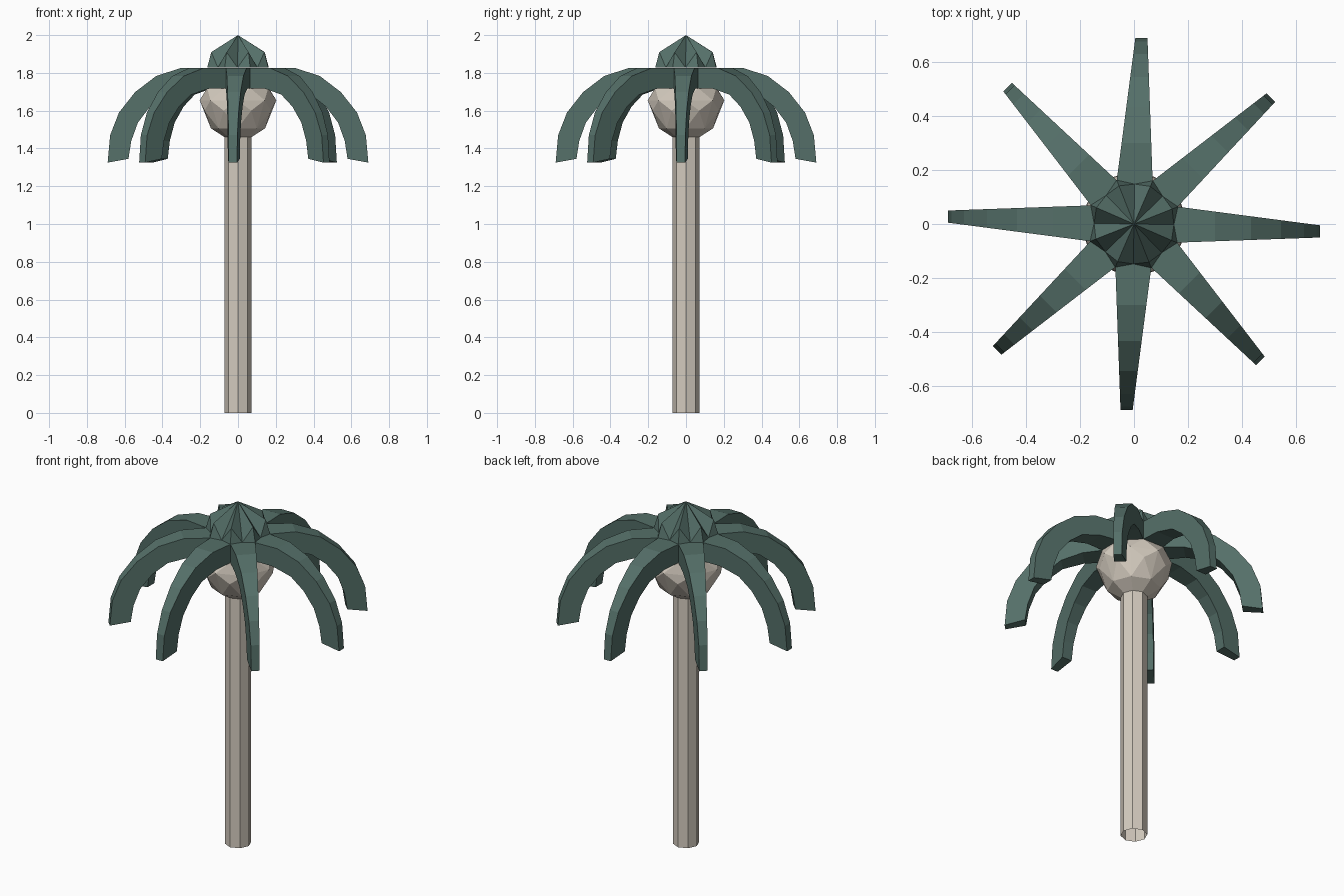
import bpy, bmesh
from math import cos, sin, pi, radians
from mathutils import Matrix

if "Cube" in bpy.data.objects:
    bpy.data.objects.remove(bpy.data.objects["Cube"])

N = 8
TWIST = radians(-1)


def material(name, rgb):
    m = bpy.data.materials.new(name)
    m.diffuse_color = (*rgb, 1)
    m.use_nodes = True
    m.node_tree.nodes["Principled BSDF"].inputs["Base Color"].default_value = m.diffuse_color
    return m


bark = material("bark", (0.66, 0.60, 0.52))
leaf = material("leaf", (0.09, 0.16, 0.14))


def finish(bm, name, mat):
    bmesh.ops.recalc_face_normals(bm, faces=bm.faces)
    me = bpy.data.meshes.new(name)
    bm.to_mesh(me)
    bm.free()
    me.materials.append(mat)
    ob = bpy.data.objects.new(name, me)
    bpy.context.collection.objects.link(ob)
    return ob


def ring(bm, r, z, half):
    """Eight points; half=0 is in line with a frond, half=0.5 lies between two."""
    return [bm.verts.new((r * cos(TWIST + 2 * pi * (i + half) / N),
                          r * sin(TWIST + 2 * pi * (i + half) / N), z)) for i in range(N)]


# Trunk: open octagonal tube
bm = bmesh.new()
lo, hi = ring(bm, 0.071, 0, 0), ring(bm, 0.071, 1.47, 0)
for i in range(N):
    j = (i + 1) % N
    bm.faces.new((lo[i], lo[j], hi[j], hi[i]))
finish(bm, "trunk", bark)

# Faceted bulb under the fronds
bm = bmesh.new()
top = ring(bm, 0.175, 1.72, 0.5)
wide = ring(bm, 0.203, 1.655, 0)
low = ring(bm, 0.19, 1.60, 0.5)
under = ring(bm, 0.143, 1.506, 0)
neck = ring(bm, 0.071, 1.46, 0)
for i in range(N):
    j = (i + 1) % N
    for f in ((top[i - 1], top[i], wide[i]), (top[i], wide[i], wide[j]),
              (wide[i], low[i], wide[j]),
              (wide[i], low[i - 1], under[i]), (wide[i], under[i], low[i]),
              (low[i], under[i], under[j]),
              (under[i], under[j], neck[j], neck[i])):
        bm.faces.new(f)
bm.faces.new(top)
finish(bm, "bulb", bark)

# Pointed, creased crown
bm = bmesh.new()
apex = bm.verts.new((0, 0, 2.0))
ridge = ring(bm, 0.152, 1.91, 0.5)
corner = ring(bm, 0.175, 1.828, 0.5)
dip = ring(bm, 0.148, 1.828, 0)
for i in range(N):
    j = (i + 1) % N
    for f in ((apex, dip[i], ridge[i]), (apex, ridge[i], dip[j]),
              (dip[i], corner[i], ridge[i]), (ridge[i], corner[i], dip[j])):
        bm.faces.new(f)
finish(bm, "crown", leaf)

# Drooping fronds: side profile given as upper and lower (radius, height) pairs
PROFILE = [((0.162, 1.827), (0.162, 1.718)), ((0.30, 1.827), (0.27, 1.716)),
           ((0.434, 1.783), (0.385, 1.685)), ((0.545, 1.698), (0.465, 1.622)),
           ((0.63, 1.59), (0.53, 1.537)), ((0.677, 1.47), (0.565, 1.44)),
           ((0.69, 1.325), (0.58, 1.345))]


def sides(x):
    t = (x - 0.162) / 0.528
    return 0.064 - 0.069 * t, -0.069 + 0.019 * t


for k in range(N):
    bm = bmesh.new()
    # root tucked inside the crown
    rows = [[bm.verts.new((0.12, y, z)) for y, z in
             ((0.048, 1.827), (-0.05, 1.827), (-0.05, 1.718), (0.048, 1.718))]]
    for (xu, zu), (xl, zl) in PROFILE:
        (ua, ub), (la, lb) = sides(xu), sides(xl)
        rows.append([bm.verts.new(p) for p in
                     ((xu, ua, zu), (xu, ub, zu), (xl, lb, zl), (xl, la, zl))])
    for a, b in zip(rows, rows[1:]):
        for i in range(4):
            j = (i + 1) % 4
            bm.faces.new((a[i], a[j], b[j], b[i]))
    bm.faces.new(rows[0])
    bm.faces.new(rows[-1])
    bm.transform(Matrix.Rotation(2 * pi * k / N, 4, 'Z'))
    finish(bm, f"frond_{k + 1}", leaf)
